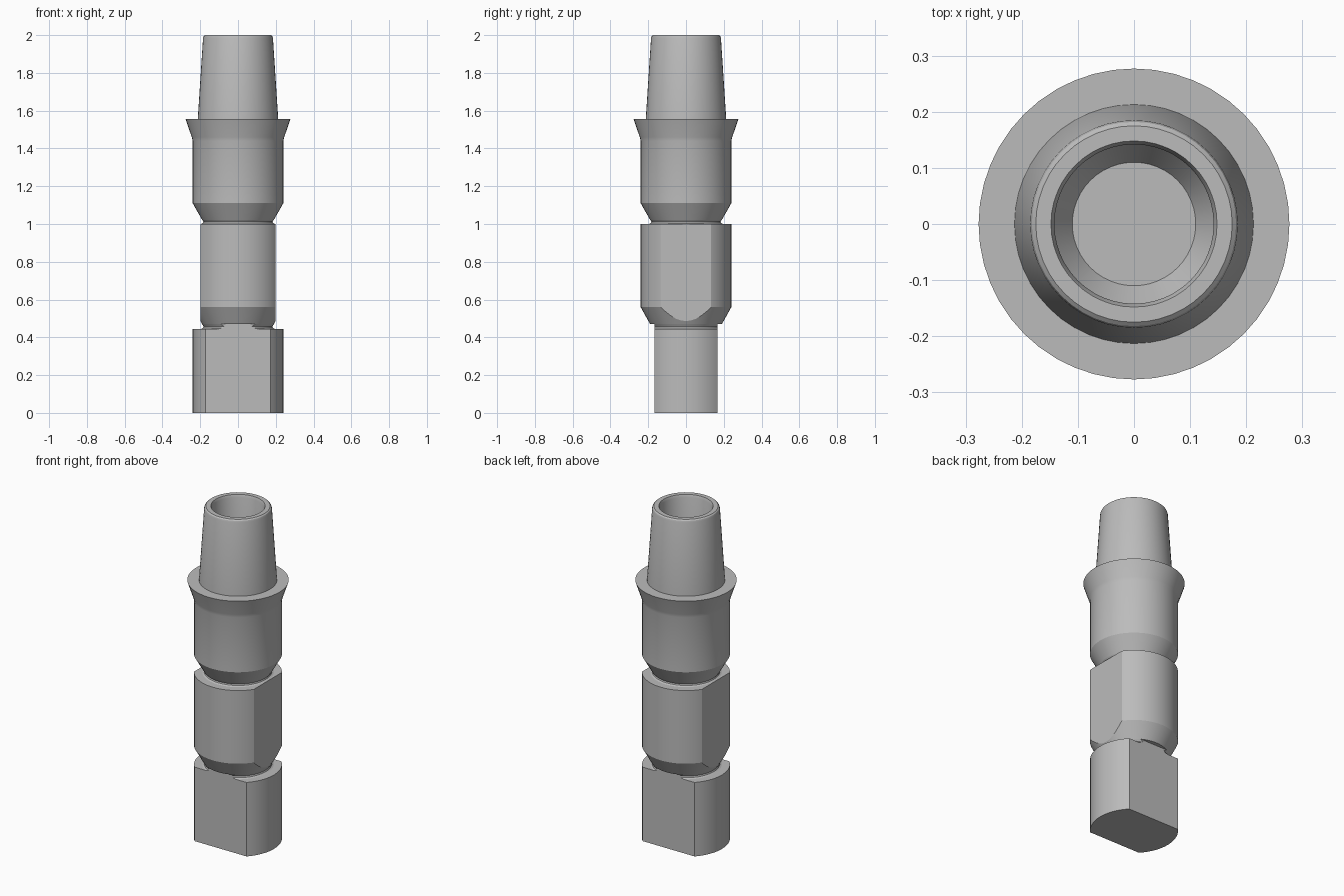
import bpy, bmesh, math
from mathutils import Vector

cube = bpy.data.objects.get("Cube")
if cube:
    bpy.data.objects.remove(cube, do_unlink=True)

steel = bpy.data.materials.new("plain grey steel")
steel.use_nodes = True
grey = (0.5, 0.5, 0.5, 1)
steel.diffuse_color = grey
steel.node_tree.nodes["Principled BSDF"].inputs["Base Color"].default_value = grey


def lathe(name, profile, flat_axis=None, flat_distance=0, sides=48):
    """Spin (radius, z) points about z, then mill two opposite flats."""
    bm = bmesh.new()
    rings = []
    for r, z in profile:
        if r == 0:
            rings.append([bm.verts.new((0, 0, z))])
        else:
            rings.append([bm.verts.new((r * math.cos(a), r * math.sin(a), z))
                          for a in (math.tau * i / sides for i in range(sides))])
    for low, high in zip(rings, rings[1:]):
        for i in range(sides):
            j = (i + 1) % sides
            loop = [low[i % len(low)], low[j % len(low)],
                    high[j % len(high)], high[i % len(high)]]
            bm.faces.new(list(dict.fromkeys(loop)))
    # Cut each flat and cap it
    if flat_axis:
        for sign in (1, -1):
            normal = Vector(flat_axis) * sign
            cut = bmesh.ops.bisect_plane(
                bm, geom=bm.verts[:] + bm.edges[:] + bm.faces[:],
                plane_co=normal * flat_distance, plane_no=normal, clear_outer=True)
            edges = [e for e in cut["geom_cut"] if isinstance(e, bmesh.types.BMEdge)]
            bmesh.ops.holes_fill(bm, edges=edges, sides=0)
    bmesh.ops.recalc_face_normals(bm, faces=bm.faces[:])
    mesh = bpy.data.meshes.new(name)
    bm.to_mesh(mesh)
    bm.free()
    mesh.materials.append(steel)
    obj = bpy.data.objects.new(name, mesh)
    bpy.context.collection.objects.link(obj)
    bpy.ops.object.select_all(action='DESELECT')
    obj.select_set(True)
    bpy.context.view_layer.objects.active = obj
    bpy.ops.object.shade_smooth_by_angle(angle=math.radians(25))
    return obj


# Bottom block with its neck, flats at front and back
lathe("lower_block", [(0, 0), (0.24, 0), (0.24, 0.445), (0.195, 0.445),
                      (0.185, 0.45), (0.182, 0.458), (0.19, 0.47), (0, 0.47)],
      flat_axis=(0, 1, 0), flat_distance=0.166)

# Middle body with its neck, flats at the sides
lathe("middle_body", [(0, 0.47), (0.19, 0.47), (0.24, 0.56), (0.24, 1.0),
                      (0.195, 1.0), (0.185, 1.005), (0.182, 1.012),
                      (0.19, 1.022), (0, 1.022)],
      flat_axis=(1, 0, 0), flat_distance=0.199)

# Upper body, flared shoulder and hollow tapered pin
lathe("upper_body_and_pin", [
    (0, 1.022), (0.19, 1.022), (0.24, 1.11), (0.24, 1.44), (0.245, 1.46),
    (0.277, 1.555), (0.213, 1.555), (0.185, 1.985), (0.182, 1.994),
    (0.175, 2.0), (0.148, 2.0), (0.142, 1.985), (0.142, 1.3),
    (0.11, 1.25), (0, 1.25)])
